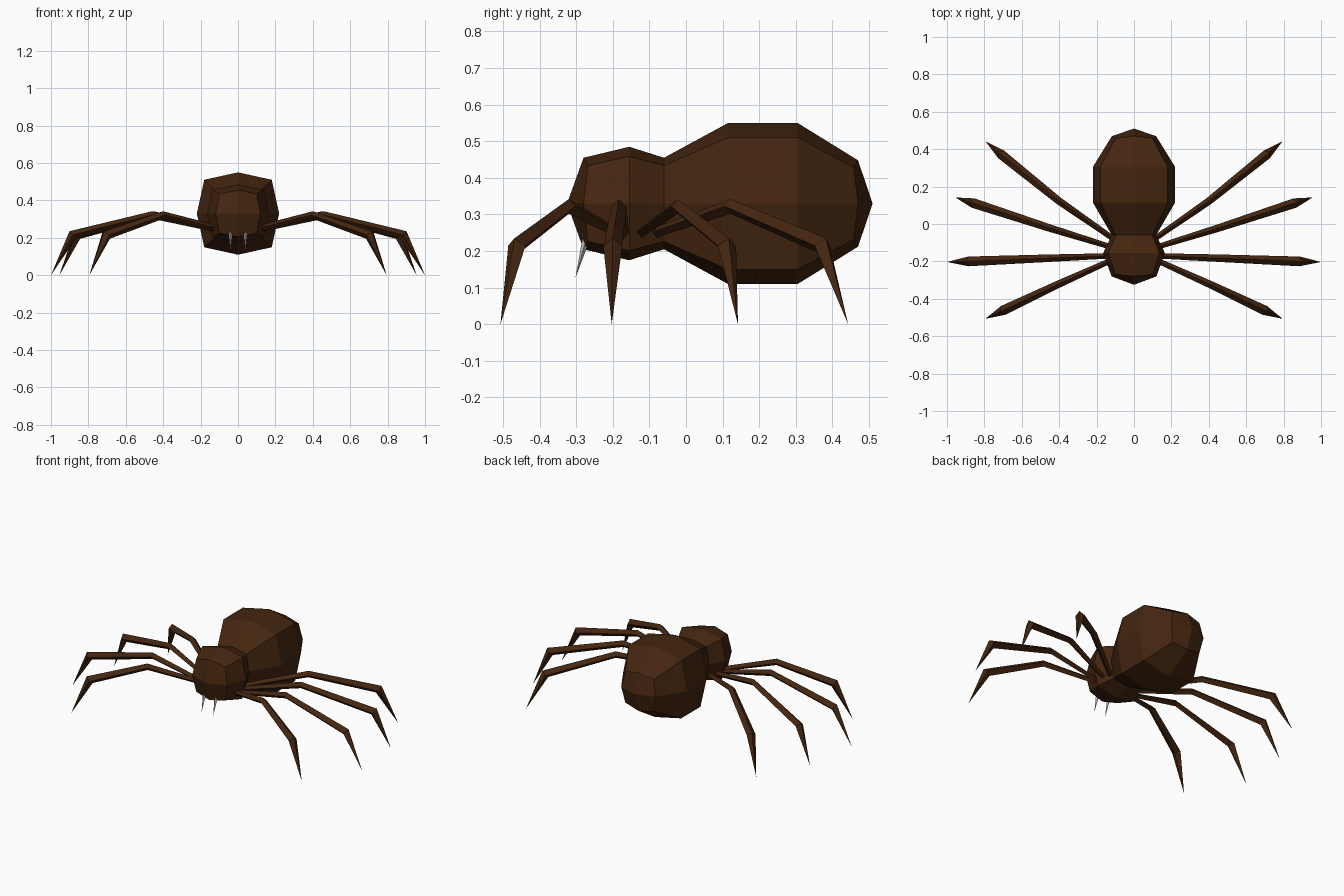
import bpy, bmesh
from mathutils import Vector

if "Cube" in bpy.data.objects:
    bpy.data.objects.remove(bpy.data.objects["Cube"])


def material(name, rgb):
    m = bpy.data.materials.new(name)
    m.diffuse_color = (*rgb, 1)
    m.use_nodes = True
    m.node_tree.nodes["Principled BSDF"].inputs["Base Color"].default_value = m.diffuse_color
    return m


BROWN = material("dark brown", (0.058, 0.019, 0.005))
GREY = material("fang grey", (0.5, 0.5, 0.5))


def finish(bm, name, mat):
    bmesh.ops.recalc_face_normals(bm, faces=bm.faces)
    mesh = bpy.data.meshes.new(name)
    bm.to_mesh(mesh)
    bm.free()
    mesh.materials.append(mat)
    ob = bpy.data.objects.new(name, mesh)
    bpy.context.collection.objects.link(ob)
    return ob


def bridge(bm, a, b):
    n = len(a)
    for i in range(n):
        bm.faces.new((a[i], a[(i + 1) % n], b[(i + 1) % n], b[i]))


# Body: eight-sided rings along y, (y, half width, half height, corner scale, corner y shift)
RINGS = [
    (-0.28, 0.12, 0.125, 0.83, 0.012),
    (-0.155, 0.165, 0.155, 0.83, 0),
    (-0.06, 0.118, 0.125, 0.83, 0),
    (0.115, 0.22, 0.22, 0.82, 0),
    (0.305, 0.22, 0.22, 0.82, 0),
    (0.47, 0.118, 0.118, 0.83, -0.012),
]
CZ = 0.33
DIRS = [(1, 0), (1, 1), (0, 1), (-1, 1), (-1, 0), (-1, -1), (0, -1), (1, -1)]
bm = bmesh.new()
rings = []
for y, w, h, c, dy in RINGS:
    ring = []
    for dx, dz in DIRS:
        corner = dx and dz
        k = c if corner else 1
        ring.append(bm.verts.new((dx * w * k, y + (dy if corner else 0), CZ + dz * h * k)))
    rings.append(ring)
for a, b in zip(rings, rings[1:]):
    bridge(bm, a, b)
# Rounded ends: four quads around a centre point
for ring, y in ((rings[0], -0.325), (rings[-1], 0.51)):
    pole = bm.verts.new((0, y, CZ))
    for i in range(0, 8, 2):
        bm.faces.new((pole, ring[i], ring[i + 1], ring[(i + 2) % 8]))
finish(bm, "body", BROWN)


def limb(name, points, radii, mat):
    """Diamond-section tapered tube, ridge up, ending in a point."""
    pts = [Vector(p) for p in points]
    flat = pts[-1] - pts[0]
    flat.z = 0
    flat.normalize()
    side = Vector((-flat.y, flat.x, 0))
    bm = bmesh.new()
    prev = None
    for i, r in enumerate(radii):
        before = (pts[i] - pts[max(i - 1, 0)]).normalized()
        after = (pts[i + 1] - pts[i]).normalized()
        up = (before + after).normalized().cross(side).normalized()
        ring = [bm.verts.new(pts[i] + d * r) for d in (side, up, -side, -up)]
        if prev:
            bridge(bm, prev, ring)
        else:
            bm.faces.new(ring)
        prev = ring
    tip = bm.verts.new(pts[-1])
    for i in range(4):
        bm.faces.new((prev[i], prev[(i + 1) % 4], tip))
    finish(bm, name, mat)


# Legs: base, knee, ankle, tip on the +x side
LEGS = {
    "front_leg": [(0.09, -0.18, 0.245), (0.40, -0.32, 0.322), (0.70, -0.462, 0.215), (0.795, -0.507, 0)],
    "second_leg": [(0.12, -0.17, 0.245), (0.46, -0.183, 0.322), (0.885, -0.2, 0.215), (1.0, -0.203, 0)],
    "third_leg": [(0.10, -0.13, 0.245), (0.45, -0.022, 0.322), (0.86, 0.112, 0.215), (0.955, 0.142, 0)],
    "back_leg": [(0.08, -0.10, 0.245), (0.40, 0.122, 0.322), (0.71, 0.372, 0.215), (0.795, 0.443, 0)],
}
for side, sx in (("right", 1), ("left", -1)):
    for name, pts in LEGS.items():
        limb(f"{side}_{name}", [(sx * x, y, z) for x, y, z in pts],
             (0.014, 0.02, 0.026), BROWN)

    # Fang: thin cone under the head
    bm = bmesh.new()
    base = [bm.verts.new((sx * 0.04 + dx * 0.011, -0.272 + dy * 0.011, 0.235))
            for dx, dy in ((1, 0), (0, 1), (-1, 0), (0, -1))]
    bm.faces.new(base)
    tip = bm.verts.new((sx * 0.04, -0.302, 0.127))
    for i in range(4):
        bm.faces.new((base[i], base[(i + 1) % 4], tip))
    finish(bm, f"{side}_fang", GREY)
